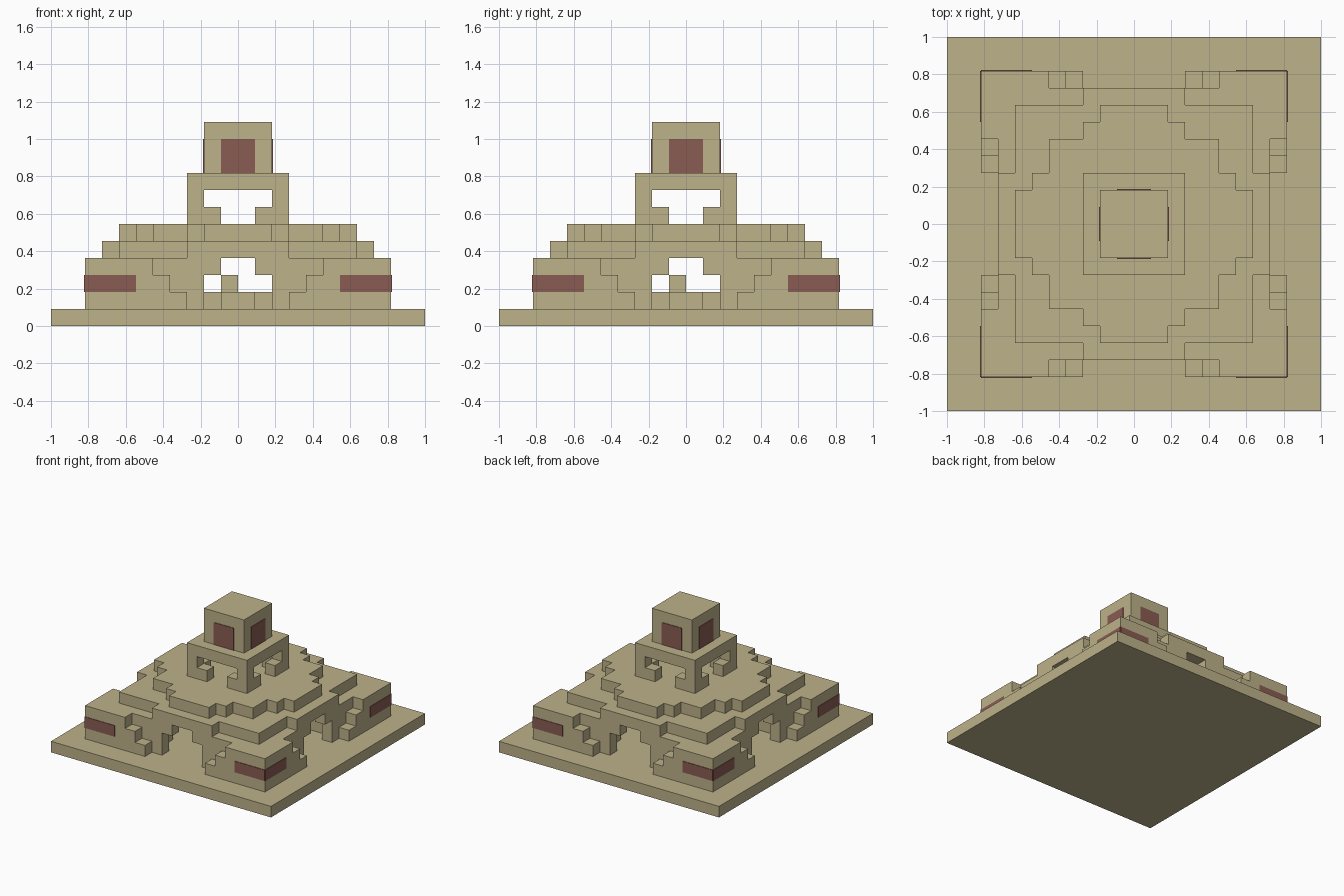
import bpy, bmesh, math
from mathutils import Matrix, Vector

if "Cube" in bpy.data.objects:
    bpy.data.objects.remove(bpy.data.objects["Cube"])

U = 1 / 11          # size of one block
T = 0.05            # painted plate thickness, in blocks


def material(name, rgb):
    m = bpy.data.materials.new(name)
    m.use_nodes = True
    m.diffuse_color = (*rgb, 1)
    bsdf = m.node_tree.nodes["Principled BSDF"]
    bsdf.inputs["Base Color"].default_value = (*rgb, 1)
    bsdf.inputs["Roughness"].default_value = 1
    return m


STONE = material("sandstone", (0.51, 0.445, 0.255))
RED = material("faded_red", (0.255, 0.107, 0.085))


def prism(name, outline, lo, hi, upright=False, mat=STONE, turns=1):
    """Extrude an outline along z (plan) or y (upright), repeated by quarter turns."""
    bm = bmesh.new()
    to3d = (lambda a, b: (a, lo, b)) if upright else (lambda a, b: (a, b, lo))
    face = bm.faces.new([bm.verts.new(to3d(a, b)) for a, b in outline])
    solid = bmesh.ops.extrude_face_region(bm, geom=[face])
    moved = [g for g in solid["geom"] if isinstance(g, bmesh.types.BMVert)]
    step = (0, hi - lo, 0) if upright else (0, 0, hi - lo)
    bmesh.ops.translate(bm, verts=moved, vec=Vector(step))
    bmesh.ops.scale(bm, verts=bm.verts, vec=(U, U, U))
    bmesh.ops.recalc_face_normals(bm, faces=bm.faces)
    mesh = bpy.data.meshes.new(name)
    bm.to_mesh(mesh)
    bm.free()
    mesh.materials.append(mat)
    for k in range(turns):
        ob = bpy.data.objects.new(name if turns == 1 else f"{name}_{k + 1}", mesh)
        ob.matrix_world = Matrix.Rotation(k * math.pi / 2, 4, "Z")
        bpy.context.collection.objects.link(ob)


def rect(a0, b0, a1, b1):
    return [(a0, b0), (a1, b0), (a1, b1), (a0, b1)]


def square(h):
    return rect(-h, -h, h, h)


def flip(outline):
    return [(-a, b) for a, b in outline]


def four_way(quarter):
    """Complete a plan outline from its +x +y quarter."""
    out = []
    for sx, sy in ((1, 1), (-1, 1), (-1, -1), (1, -1)):
        pts = [(sx * a, sy * b) for a, b in quarter]
        out += pts if sx * sy > 0 else pts[::-1]
    return out


# Ground slab
prism("base_slab", square(11), 0, 1)

# Corner bastions with stepped facings
prism("corner_bastion", [(3, 8), (8, 8), (8, 3), (5, 3), (5, 5), (3, 5)], 1, 4, turns=4)


def steps(end):
    return [(3, 1), (end, 1), (end, 4), (5, 4), (5, 3), (4, 3), (4, 2), (3, 2)]


prism("stepped_facing_left", steps(9), 8, 9, True, turns=4)
prism("stepped_facing_right", flip(steps(8)), 8, 9, True, turns=4)

# Gateway jambs with corbelled heads
jamb = [(3, 1), (3, 4), (1, 4), (1, 3), (2, 3), (2, 1)]
prism("gate_jamb_left", jamb, 7, 8, True, turns=4)
prism("gate_jamb_right", flip(jamb), 7, 8, True, turns=4)

# Altar inside the chamber
prism("altar_base", four_way([(2, 1), (1, 1), (1, 2)]), 1, 2)
prism("altar_block", rect(-1, -1, 0, 0), 2, 3)

# Terraces
prism("lower_terrace", four_way([(8, 3), (7, 3), (7, 7), (3, 7), (3, 8)]), 4, 5)
prism("upper_terrace", four_way([(7, 2), (6, 2), (6, 3), (5, 3), (5, 5),
                                 (3, 5), (3, 6), (2, 6), (2, 7)]), 5, 6)

# Open pavilion
prism("pavilion_footing", [(1, 3), (3, 3), (3, 1), (2, 1), (2, 2), (1, 2)], 6, 7, turns=4)
prism("pavilion_post", rect(2, 2, 3, 3), 7, 8, turns=4)
prism("pavilion_roof", square(3), 8, 9)

# Top shrine and its doors
prism("shrine", square(2), 9, 12)
prism("shrine_door", rect(-1, 9, 1, 11), 2, 2 + T, True, RED, 4)

# Painted bands wrapping the bastion corners
band = rect(6, 2, 9, 3)
prism("red_band_left", band, 9, 9 + T, True, RED, 4)
prism("red_band_right", flip(band), 9, 9 + T, True, RED, 4)
